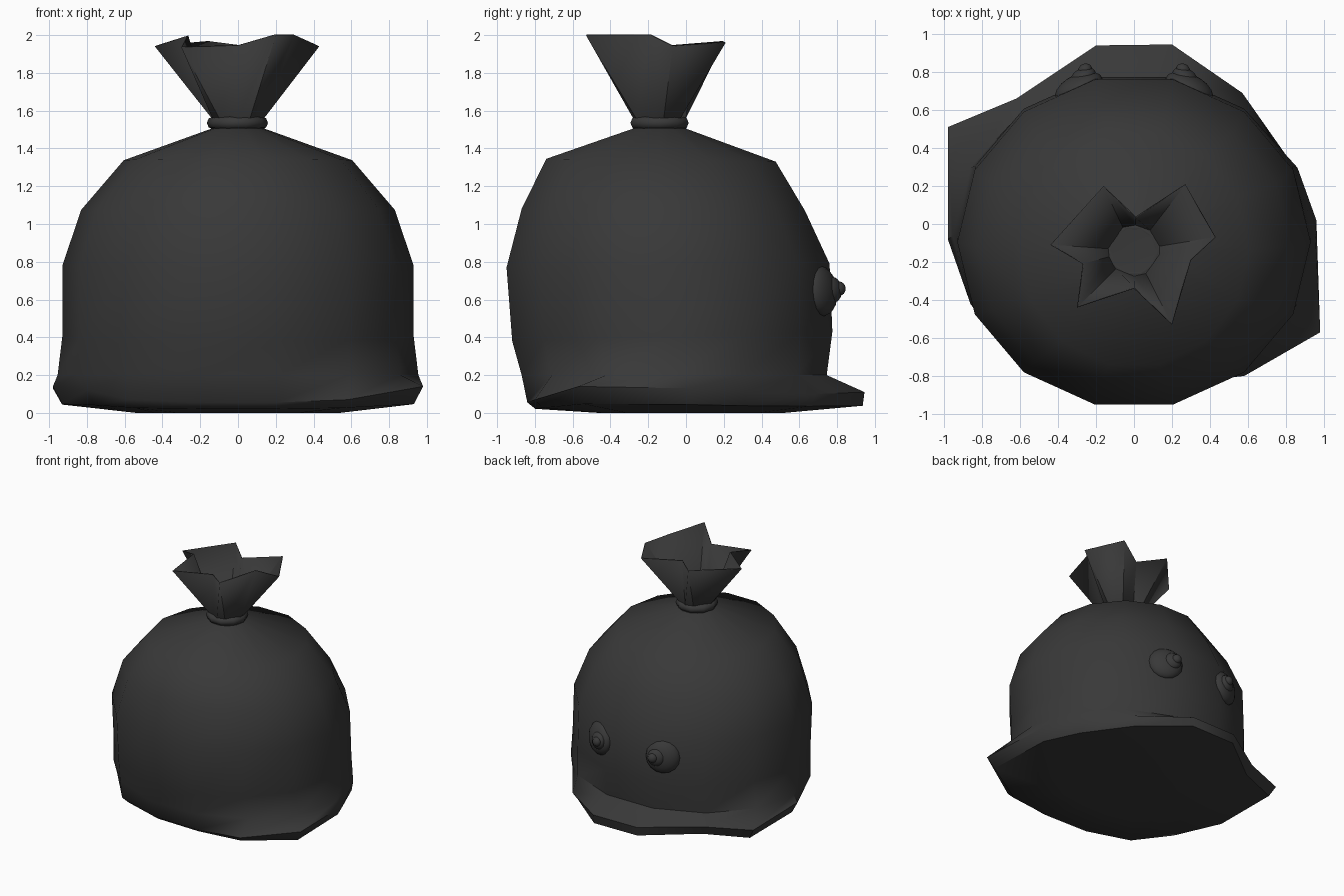
import bpy, bmesh, math
from mathutils import Vector

if "Cube" in bpy.data.objects:
    bpy.data.objects.remove(bpy.data.objects["Cube"])

black = bpy.data.materials.new("black plastic")
black.diffuse_color = (0.04, 0.04, 0.04, 1)
black.use_nodes = True
black.node_tree.nodes["Principled BSDF"].inputs["Base Color"].default_value = black.diffuse_color


def finish(ob, angle):
    ob.data.materials.clear()
    ob.data.materials.append(black)
    bpy.ops.object.select_all(action='DESELECT')
    ob.select_set(True)
    bpy.context.view_layer.objects.active = ob
    bpy.ops.object.shade_smooth_by_angle(angle=math.radians(angle))


def loft(name, rings, angle, cap_start=None, cap_end=None):
    """Skin a list of equal-length point rings, closing the ends with fans."""
    bm = bmesh.new()
    vs = [[bm.verts.new(p) for p in r] for r in rings]
    n = len(vs[0])
    for a, b in zip(vs, vs[1:]):
        for i in range(n):
            j = (i + 1) % n
            bm.faces.new((a[i], a[j], b[j], b[i]))
    for ring, tip, flip in ((vs[0], cap_start, True), (vs[-1], cap_end, False)):
        if tip:
            c = bm.verts.new(tip)
            for i in range(n):
                f = (ring[i], ring[(i + 1) % n], c)
                bm.faces.new(f[::-1] if flip else f)
    me = bpy.data.meshes.new(name)
    bm.to_mesh(me)
    bm.free()
    ob = bpy.data.objects.new(name, me)
    bpy.context.collection.objects.link(ob)
    finish(ob, angle)
    return ob


def body_ring(rx, yf, zf, yb, zb, n=14):
    """Oval ring, front and back points may sit at different heights."""
    pts = []
    for i in range(n):
        a = 2 * math.pi * i / n
        s = math.sin(a) / 0.975
        t = (s + 1) / 2
        pts.append((rx * math.cos(a), yf + (yb - yf) * t, zf + (zb - zf) * t))
    return pts


# spread-out hem with loose corners, at the foot of the bag
hem = [(.96, .02, .13), (.83, .32, .11), (.57, .69, .10), (.2, .945, .11),
       (-.2, .94, .11), (-.62, .66, .12), (-.98, .51, .13), (-.98, -.08, .14),
       (-.80, -.46, .12), (-.57, -.72, .07), (-.2, -.83, .055), (.2, -.84, .055),
       (.58, -.80, .07), (.98, -.57, .14)]
under = []
for x, y, z in hem:
    s = 0.99 if y > 0.9 else 0.95
    under.append((x * s, y * s, z * 0.3 + 0.005))
base = [(x * .55, y * .55, 0) for x, y, z in hem]

# bag body
loft("bag_body", [
    base, under, hem,
    body_ring(.955, -.87, .20, .745, .20),
    body_ring(.93, -.92, .38, .775, .43),
    body_ring(.93, -.95, .77, .76, .79),
    body_ring(.83, -.87, 1.08, .63, 1.07),
    body_ring(.605, -.74, 1.345, .475, 1.33),
    body_ring(.14, -.28, 1.505, 0, 1.505),
    body_ring(.12, -.27, 1.56, -.01, 1.56)],
    50, cap_start=(0, 0, 0), cap_end=(0, -.14, 1.56))

# tie around the neck
bpy.ops.mesh.primitive_torus_add(location=(-.003, -.14, 1.535), major_segments=10,
                                 minor_segments=8, major_radius=.128, minor_radius=.034)
tie = bpy.context.object
tie.name = "neck_tie"
finish(tie, 60)

# flared star-shaped opening
star = [(.43, -.07, 1.94), (.27, .21, 1.96), (.01, .04, 1.945), (-.16, .20, 1.965),
        (-.44, -.11, 1.94), (-.27, -.21, 1.995), (-.30, -.44, 1.935), (0, -.34, 1.945),
        (.20, -.53, 2.0), (.30, -.19, 2.0)]
throat = []
for x, y, z in star:
    d = Vector((x, y + .14)).normalized() * .14
    throat.append((d.x, d.y - .14, 1.56))
flare = loft("bag_opening", [throat, star], 50, cap_start=(0, -.14, 1.55))
solid = flare.modifiers.new("thickness", 'SOLIDIFY')
solid.thickness = .008

# stacked eyes on the back: eyeball, iris, pupil
for side, sx in (("left", -1), ("right", 1)):
    for part, x, y, z, r, depth in (("eyeball", .29, .715, .645, .135, .072),
                                    ("iris", .268, .775, .652, .07, .045),
                                    ("pupil", .258, .812, .658, .038, .032)):
        bpy.ops.mesh.primitive_uv_sphere_add(
            segments=16, ring_count=10, radius=1, location=(sx * x, y, z),
            rotation=(math.radians(-84), 0, -sx * math.radians(25)))
        ob = bpy.context.object
        ob.name = side + "_" + part
        ob.scale = (r, r, depth)
        finish(ob, 60)
